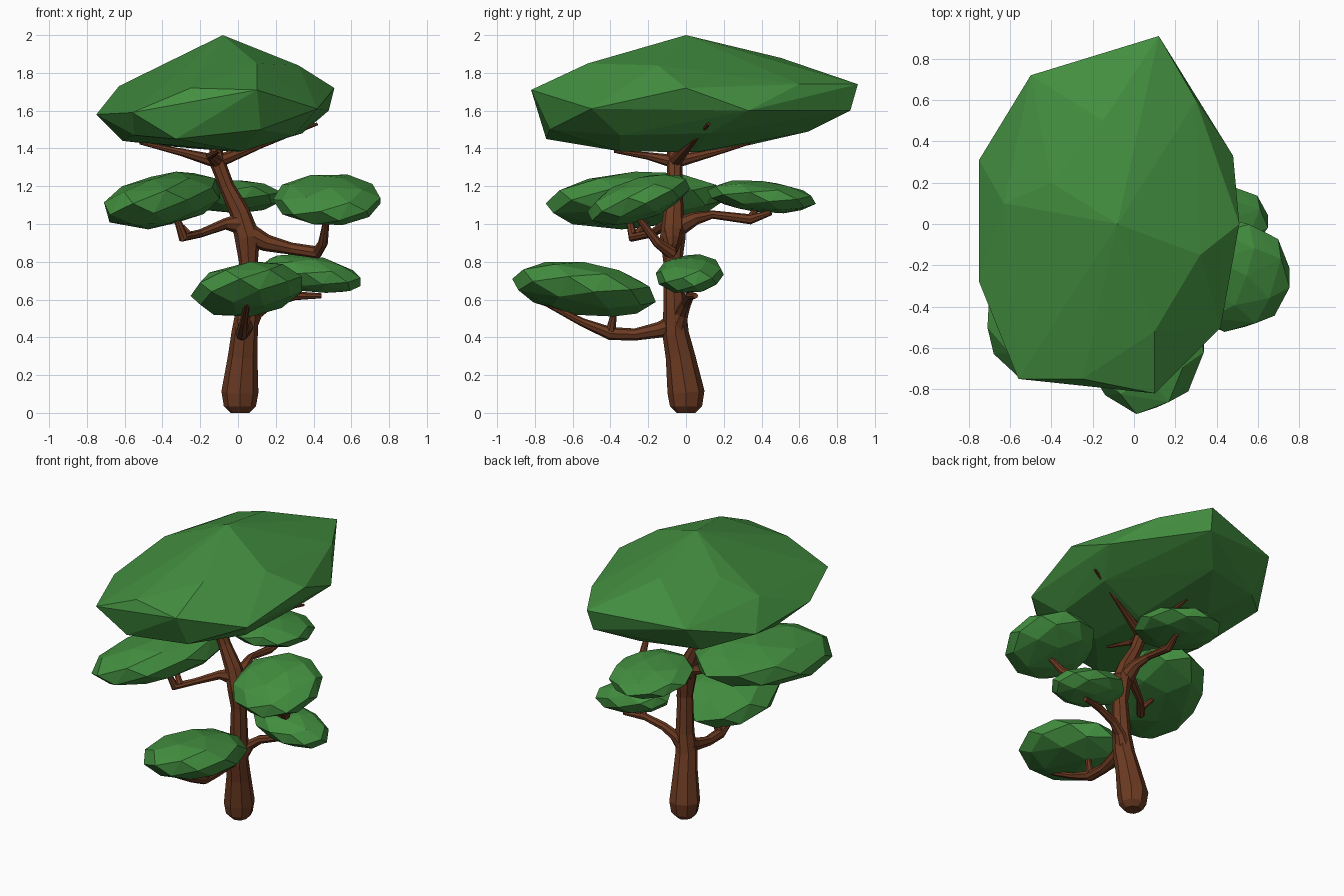
import bpy, bmesh, math
from mathutils import Vector


def material(name, rgb):
    m = bpy.data.materials.new(name)
    m.diffuse_color = (*rgb, 1)
    return m


LEAF = material("leaf_green", (0.055, 0.27, 0.05))
BARK = material("bark_brown", (0.15, 0.043, 0.016))


def hull(name, points):
    """Faceted leaf mass: convex hull of the points."""
    bm = bmesh.new()
    for p in points:
        bm.verts.new(p)
    bmesh.ops.convex_hull(bm, input=bm.verts[:])
    bmesh.ops.delete(bm, geom=[v for v in bm.verts if not v.link_faces], context='VERTS')
    bmesh.ops.recalc_face_normals(bm, faces=bm.faces[:])
    me = bpy.data.meshes.new(name)
    bm.to_mesh(me)
    bm.free()
    me.materials.append(LEAF)
    bpy.context.collection.objects.link(bpy.data.objects.new(name, me))


def tube(name, points):
    """Eight-sided tapered limb; points are (x, y, z, radius)."""
    cu = bpy.data.curves.new(name, 'CURVE')
    cu.dimensions = '3D'
    cu.bevel_depth = 1
    cu.bevel_resolution = 2
    cu.use_fill_caps = True
    sp = cu.splines.new('POLY')
    sp.points.add(len(points) - 1)
    for p, (x, y, z, r) in zip(sp.points, points):
        p.co = (x, y, z, 1)
        p.radius = r
    sp.use_smooth = False
    cu.materials.append(BARK)
    ob = bpy.data.objects.new(name, cu)
    bpy.context.collection.objects.link(ob)
    bpy.ops.object.select_all(action='DESELECT')
    ob.select_set(True)
    bpy.context.view_layer.objects.active = ob
    bpy.ops.object.convert(target='MESH')


def foliage(name, centre, radii, tilt=(0, 0), skew=0, n=34):
    """Leaf pad: spiral of points on an ellipsoid, sheared to tilt it."""
    pts = []
    for i in range(n):
        h = 1 - 2 * (i + .5) / n
        r, a = math.sqrt(1 - h * h), i * 2.39996
        x, y, z = (1.04 * c * s for c, s in zip((r * math.cos(a), r * math.sin(a), h), radii))
        pts.append(Vector((x + skew * y, y, z + tilt[0] * x + tilt[1] * y)) + Vector(centre))
    hull(name, pts)


# trunk
tube("trunk", [(.01, 0, 0, .05), (.01, 0, .035, .085), (.01, 0, .11, .098),
               (.025, -.03, .3, .078), (.035, -.055, .42, .07), (.05, -.06, .55, .06),
               (.055, -.07, .8, .05), (.05, -.07, .93, .068), (.01, -.065, 1.06, .054),
               (-.06, -.06, 1.2, .04), (-.11, -.06, 1.33, .042), (-.12, -.06, 1.42, .03)])

# lower branches
tube("front_branch", [(.035, -.05, .47, .06), (.03, -.14, .44, .042), (.02, -.27, .415, .032),
                      (.02, -.4, .42, .035), (.03, -.55, .48, .022), (.05, -.76, .59, .014)])
tube("front_twig", [(.02, -.4, .42, .03), (.06, -.38, .54, .014)])
tube("lower_right_branch", [(.05, -.05, .46, .055), (.1, -.02, .53, .035), (.17, 0, .58, .028),
                            (.3, .02, .62, .024), (.44, .05, .62, .014)])
tube("lower_right_twig", [(.3, .02, .62, .022), (.36, .0, .7, .012)])

# middle branches
tube("right_branch", [(.05, -.07, .95, .06), (.15, -.07, .9, .045), (.28, -.07, .87, .032),
                      (.42, -.08, .85, .034), (.45, -.15, .9, .026), (.47, -.25, 1.03, .016)])
tube("left_branch", [(.02, -.065, 1.0, .06), (-.07, -.1, 1.0, .03), (-.2, -.18, .95, .022),
                     (-.29, -.28, .93, .028), (-.32, -.3, 1.02, .018)])
tube("left_twig", [(-.26, -.26, .94, .024), (-.34, -.2, 1.03, .012)])
tube("back_branch", [(.02, -.05, .98, .055), (.02, .05, 1.03, .035), (.0, .14, 1.05, .022),
                     (.0, .34, 1.025, .027), (.03, .45, 1.06, .014)])
tube("back_twig", [(0, .34, 1.025, .024), (-.03, .38, 1.1, .012)])

# crown branches radiating from the top of the trunk
for i, (mid, tip) in enumerate([
        ((-.3, -.08, 1.38), (-.52, -.05, 1.43)),
        ((-.15, -.2, 1.36), (-.1, -.38, 1.385)),
        ((.12, .02, 1.42), (.42, .12, 1.53)),
        ((-.12, .15, 1.38), (-.15, .34, 1.43))]):
    tube(f"crown_branch_{i + 1}", [(-.11, -.06, 1.33, .036), (*mid, .02), (*tip, .008)])

# leaf pads
foliage("front_foliage", (.05, -.54, .655), (.29, .37, .135), (.1, -.12))
foliage("lower_right_foliage", (.39, .02, .735), (.26, .175, .095), (-.15, .05))
foliage("right_foliage", (.475, -.25, 1.13), (.28, .265, .115), (0, .27))
foliage("left_foliage", (-.4, -.27, 1.125), (.29, .46, .14), (.15, .05), .25)
foliage("back_foliage", (-.02, .4, 1.145), (.25, .28, .082), (0, -.09))

# crown: rim, upper and lower points
hull("crown_foliage", [
    (-.08, 0, 2), (.32, -.15, 1.84), (-.4, .2, 1.84), (.1, -.52, 1.85), (-.15, .5, 1.88),
    (.12, .91, 1.74), (-.5, .72, 1.7), (-.63, .1, 1.73), (-.75, .31, 1.58), (-.75, -.28, 1.58),
    (-.56, -.75, 1.59), (-.25, -.75, 1.72), (.1, -.82, 1.71), (.42, -.5, 1.61), (.51, 0, 1.72),
    (.48, .33, 1.6), (.3, .6, 1.74), (.1, .87, 1.6), (-.1, .65, 1.49), (-.33, -.74, 1.45),
    (-.61, -.1, 1.44), (-.35, .3, 1.41), (0, .05, 1.38), (.02, -.35, 1.385), (.34, .12, 1.48),
    (.12, -.72, 1.5), (-.55, -.6, 1.47), (.3, -.35, 1.47), (-.5, .55, 1.5)])
